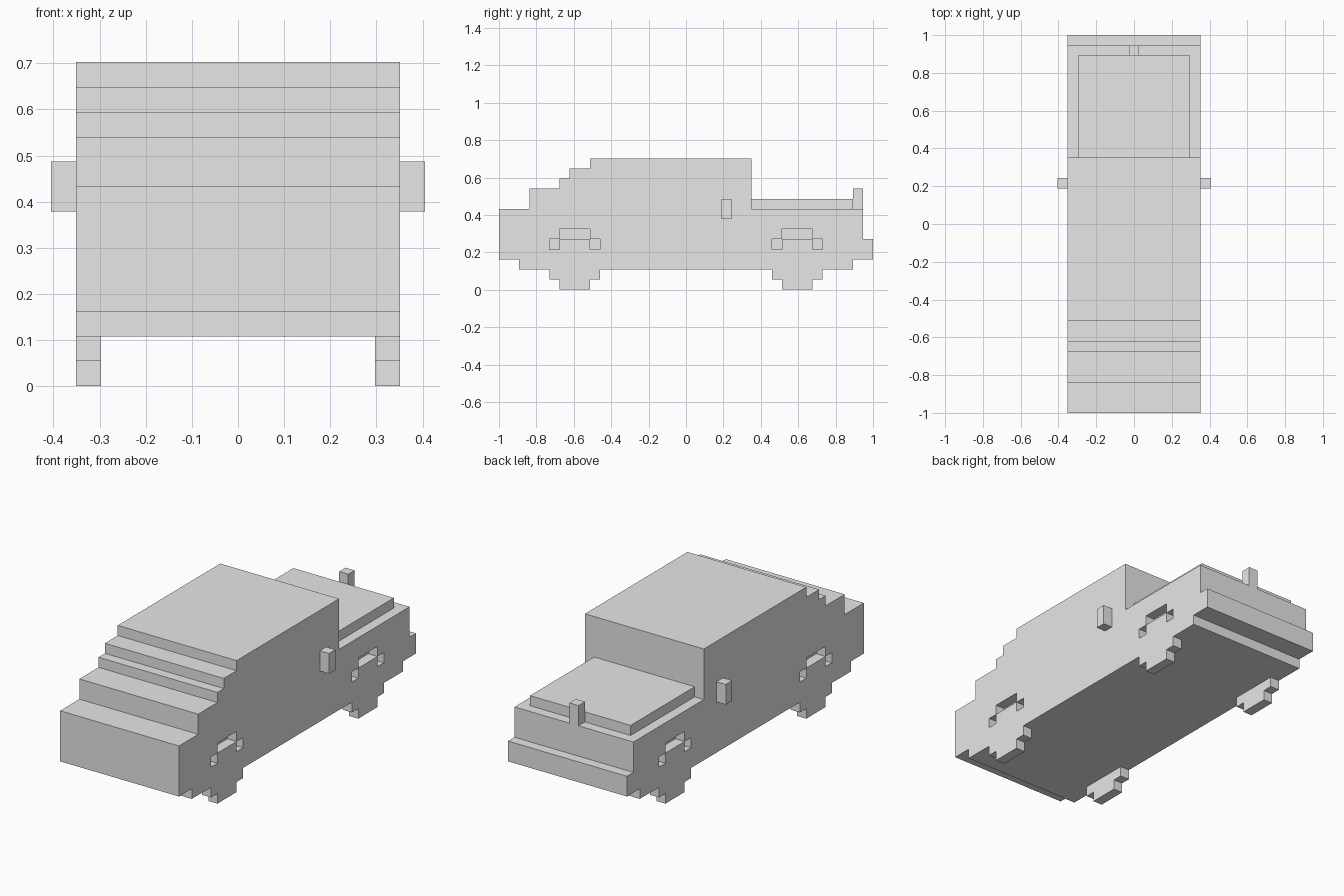
import bpy
import bmesh

if "Cube" in bpy.data.objects:
    bpy.data.objects.remove(bpy.data.objects["Cube"], do_unlink=True)

U = 2 / 37        # one block; all sizes below are in blocks
HALF_LENGTH = 18.5
HALF_WIDTH = 6.5

paint = bpy.data.materials.new("plain_grey")
paint.use_nodes = True
paint.diffuse_color = (0.8, 0.8, 0.8, 1)
paint.node_tree.nodes["Principled BSDF"].inputs["Base Color"].default_value = (0.8, 0.8, 0.8, 1)


def extrude(name, profile, x0, x1):
    """Extrude a side profile of (y, z) block points from x0 to x1."""
    bm = bmesh.new()
    verts = [bm.verts.new((x0 * U, (y - HALF_LENGTH) * U, z * U)) for y, z in profile]
    face = bm.faces.new(verts)
    grown = bmesh.ops.extrude_face_region(bm, geom=[face])["geom"]
    moved = [g for g in grown if isinstance(g, bmesh.types.BMVert)]
    bmesh.ops.translate(bm, verts=moved, vec=((x1 - x0) * U, 0, 0))
    bmesh.ops.recalc_face_normals(bm, faces=bm.faces)
    mesh = bpy.data.meshes.new(name)
    bm.to_mesh(mesh)
    bm.free()
    mesh.materials.append(paint)
    obj = bpy.data.objects.new(name, mesh)
    bpy.context.collection.objects.link(obj)
    return obj


def block(name, x0, x1, y0, y1, z0, z1):
    return extrude(name, [(y0, z0), (y1, z0), (y1, z1), (y0, z1)], x0, x1)


# Stepped body shell
body = extrude("body", [
    (0, 3), (2, 3), (2, 2), (35, 2), (35, 3), (37, 3), (37, 5), (36, 5),
    (36, 8), (25, 8), (25, 13), (9, 13), (9, 12), (7, 12), (7, 11),
    (6, 11), (6, 10), (3, 10), (3, 8), (0, 8)], -HALF_WIDTH, HALF_WIDTH)

# Raised hood panel and its ornament
block("hood", -5.5, 5.5, 25, 35, 8, 9)
block("hood_ornament", -0.5, 0.5, 35, 36, 8, 10)

cutters = []
for side, s in (("left", 1), ("right", -1)):
    # Side mirrors
    block(side + "_mirror", s * HALF_WIDTH, s * (HALF_WIDTH + 1), 22, 23, 7, 9)

    # Stepped wheels, each in a stepped arch
    for end, y in (("tail", 5), ("hood", 27)):
        extrude(f"{side}_{end}_wheel", [
            (y + 1, 0), (y + 4, 0), (y + 4, 1), (y + 5, 1), (y + 5, 4), (y + 4, 4),
            (y + 4, 5), (y + 1, 5), (y + 1, 4), (y, 4), (y, 1), (y + 1, 1)],
            s * 5.5, s * HALF_WIDTH)
        cutter = extrude("arch_cutter", [
            (y, 1), (y + 5, 1), (y + 5, 5), (y + 4, 5), (y + 4, 6),
            (y + 1, 6), (y + 1, 5), (y, 5)], s * 5.5, s * 8)
        cutter.hide_render = True
        cutters.append(cutter)

# Cut the arches into the body
bpy.context.view_layer.objects.active = body
for cutter in cutters:
    mod = body.modifiers.new("arch", 'BOOLEAN')
    mod.operation = 'DIFFERENCE'
    mod.solver = 'EXACT'
    mod.object = cutter
    bpy.ops.object.modifier_apply(modifier=mod.name)
    bpy.data.objects.remove(cutter, do_unlink=True)
